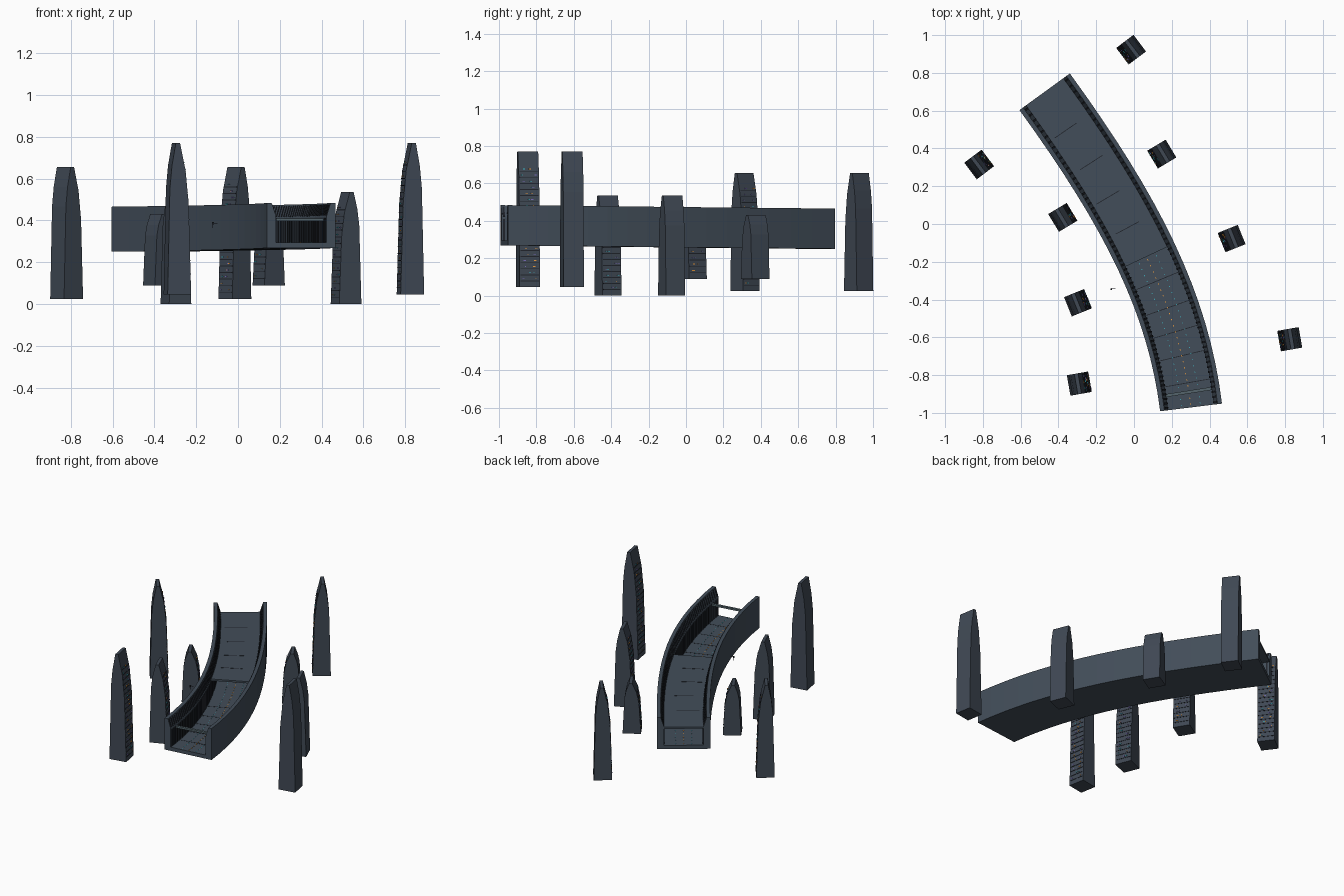
import bpy, bmesh, math, random
from mathutils import Vector, Matrix

if "Cube" in bpy.data.objects:
    bpy.data.objects.remove(bpy.data.objects["Cube"])

random.seed(4)


def mat(name, r, g, b):
    m = bpy.data.materials.new(name)
    m.diffuse_color = (r, g, b, 1)
    m.use_nodes = True
    m.node_tree.nodes["Principled BSDF"].inputs["Base Color"].default_value = m.diffuse_color
    return m


SLATE = mat("slate", 0.055, 0.075, 0.1)
TOWER = mat("tower_slate", 0.05, 0.065, 0.088)
DARK = mat("dark", 0.015, 0.018, 0.025)
STEEL = mat("steel", 0.09, 0.13, 0.15)
ORANGE = mat("orange_light", 0.9, 0.35, 0.05)
CYAN = mat("cyan_light", 0.05, 0.55, 0.65)
VIOLET = mat("violet_light", 0.2, 0.15, 0.5)

# Centre line of the track as a cubic curve
P = [Vector(p) for p in ((0.302, -0.971), (0.235, -0.425), (-0.003, 0.053), (-0.473, 0.70))]


def frame(t):
    """Matrix at t: local x = right of track, y = forward, z = up."""
    s = 1 - t
    c = P[0]*s**3 + P[1]*3*s*s*t + P[2]*3*s*t*t + P[3]*t**3
    d = ((P[1]-P[0])*s*s + (P[2]-P[1])*2*s*t + (P[3]-P[2])*t*t).normalized()
    return (Matrix.Translation((c.x, c.y, 0.268 - 0.018*t))
            @ Matrix.Rotation(math.atan2(d.y, d.x) - math.pi/2, 4, 'Z'))


def finish(bm, name, mats):
    bmesh.ops.recalc_face_normals(bm, faces=bm.faces[:])
    me = bpy.data.meshes.new(name)
    bm.to_mesh(me)
    bm.free()
    for m in mats:
        me.materials.append(m)
    ob = bpy.data.objects.new(name, me)
    bpy.context.collection.objects.link(ob)
    return ob


def loft(bm, rings):
    """Closed solid through a list of rings of points."""
    vs = [[bm.verts.new(p) for p in r] for r in rings]
    n = len(vs[0])
    for a, b in zip(vs, vs[1:]):
        for i in range(n):
            bm.faces.new((a[i], a[(i+1) % n], b[(i+1) % n], b[i]))
    bm.faces.new(vs[0])
    bm.faces.new(vs[-1])


def sweep(name, prof, t0, t1, n, m):
    bm = bmesh.new()
    loft(bm, [[frame(t0 + (t1-t0)*i/n) @ Vector((u, 0, v)) for u, v in prof]
              for i in range(n+1)])
    return finish(bm, name, [m])


def box(bm, M, loc, size, mi=0):
    M2 = M @ Matrix.Translation(loc) @ Matrix.Diagonal((*size, 1))
    r = bmesh.ops.create_cube(bm, size=1, matrix=M2)
    for f in {f for v in r["verts"] for f in v.link_faces}:
        f.material_index = mi


# Trench channel and the raised deck covering its far half
half = [(0.165, 0), (0.165, 0.215), (0.142, 0.215), (0.122, 0.15), (0.122, 0.025)]
sweep("trench_channel", half + [(-u, v) for u, v in reversed(half)], 0, 1, 16, SLATE)
sweep("deck_cover", [(-0.124, 0.138), (0.124, 0.138), (0.124, 0.15), (-0.124, 0.15)],
      0.5, 1, 8, SLATE)

# Ribs along the inner wall faces and on the sloped rails
bm = bmesh.new()
for i in range(64):
    M = frame((i + 0.5)/64)
    for s in (-1, 1):
        box(bm, M, (s*0.121, 0, 0.085), (0.006, 0.009, 0.115))
        box(bm, M @ Matrix.Translation((s*0.132, 0, 0.182))
            @ Matrix.Rotation(s*math.radians(17), 4, 'Y'), (0, 0, 0), (0.005, 0.011, 0.055))
finish(bm, "wall_ribs", [DARK])

# Floor seams, deck seams
bm = bmesh.new()
for t in (0.08, 0.17, 0.25, 0.33, 0.42):
    box(bm, frame(t), (0, 0, 0.025), (0.24, 0.004, 0.002))
for t in (0.6, 0.7, 0.8, 0.9):
    box(bm, frame(t), (random.uniform(-0.04, 0.04), 0, 0.15), (0.14, 0.004, 0.002))
finish(bm, "panel_seams", [DARK])

# Guide lights on the floor
bm = bmesh.new()
for i in range(50):
    M = frame((i + 0.5)/50)
    box(bm, M, (0, 0, 0.026), (0.004, 0.008, 0.003), 0)
    for s in (-1, 1):
        box(bm, M, (s*0.05, 0, 0.026), (0.003, 0.006, 0.003), 1)
finish(bm, "floor_lights", [ORANGE, CYAN])

# Cross bar near the front opening
bm = bmesh.new()
box(bm, frame(0.05), (0, 0, 0.135), (0.25, 0.016, 0.012))
finish(bm, "cross_bar", [STEEL])

# Tiny drone beside the track
bm = bmesh.new()
D = Matrix.Translation((-0.12, -0.345, 0.385))
box(bm, D, (0, 0, 0), (0.008, 0.008, 0.012))
box(bm, D, (0, 0, -0.012), (0.003, 0.003, 0.02))
box(bm, D, (0.012, 0.004, 0.002), (0.02, 0.002, 0.002))
finish(bm, "drone", [DARK])

# Towers: outer and inner edges as (height fraction, offset), outward positive
OUTER = [(0, 0.057), (0.7, 0.046), (0.85, 0.036), (1, 0.017)]
INNER = [(0, -0.057), (0.6, -0.045), (0.82, -0.03), (1, -0.003)]


def edge(table, f):
    for (a, p), (b, q) in zip(table, table[1:]):
        if f <= b:
            return p + (q-p)*(f-a)/(b-a)


def tower(name, x, y, z0, z1, deg, side):
    h, w = z1 - z0, 0.055
    M = (Matrix.Translation((x, y, z0)) @ Matrix.Rotation(math.radians(deg), 4, 'Z')
         @ Matrix.Diagonal((side, 1, 1, 1)))
    prof = [(p, f*h) for f, p in OUTER] + [(p, f*h) for f, p in reversed(INNER)]
    bm = bmesh.new()
    loft(bm, [[M @ Vector((u, s*w, v)) for u, v in prof] for s in (-1, 1)])
    finish(bm, name, [TOWER])
    # Lit windows and dark ledges on the face towards the track
    bm = bmesh.new()
    rows = int(h/0.035)
    for i in range(1, rows):
        f = i/rows * 0.9
        u = edge(INNER, f)
        box(bm, M, (u, 0, f*h), (0.004, 0.1, 0.004), 0)
        for k in range(2):
            box(bm, M, (u - 0.001, random.uniform(-0.04, 0.04), f*h + 0.012),
                (0.004, random.choice((0.006, 0.012)), 0.004), random.choice((1, 2, 3)))
    finish(bm, name + "_windows", [DARK, ORANGE, CYAN, VIOLET])


pairs = [
    ("near", (-0.29, -0.845), (0.825, -0.61), 0.045, 0.77, 10),
    ("mid_near", (-0.297, -0.417), (0.517, -0.077), 0.0, 0.535, 22),
    ("mid_far", (-0.377, 0.035), (0.147, 0.37), 0.088, 0.43, 31),
    ("far", (-0.82, 0.315), (-0.015, 0.923), 0.024, 0.655, 37),
]
for label, l, r, z0, z1, deg in pairs:
    tower(label + "_tower_left", *l, z0, z1, deg, -1)
    tower(label + "_tower_right", *r, z0, z1, deg, 1)
